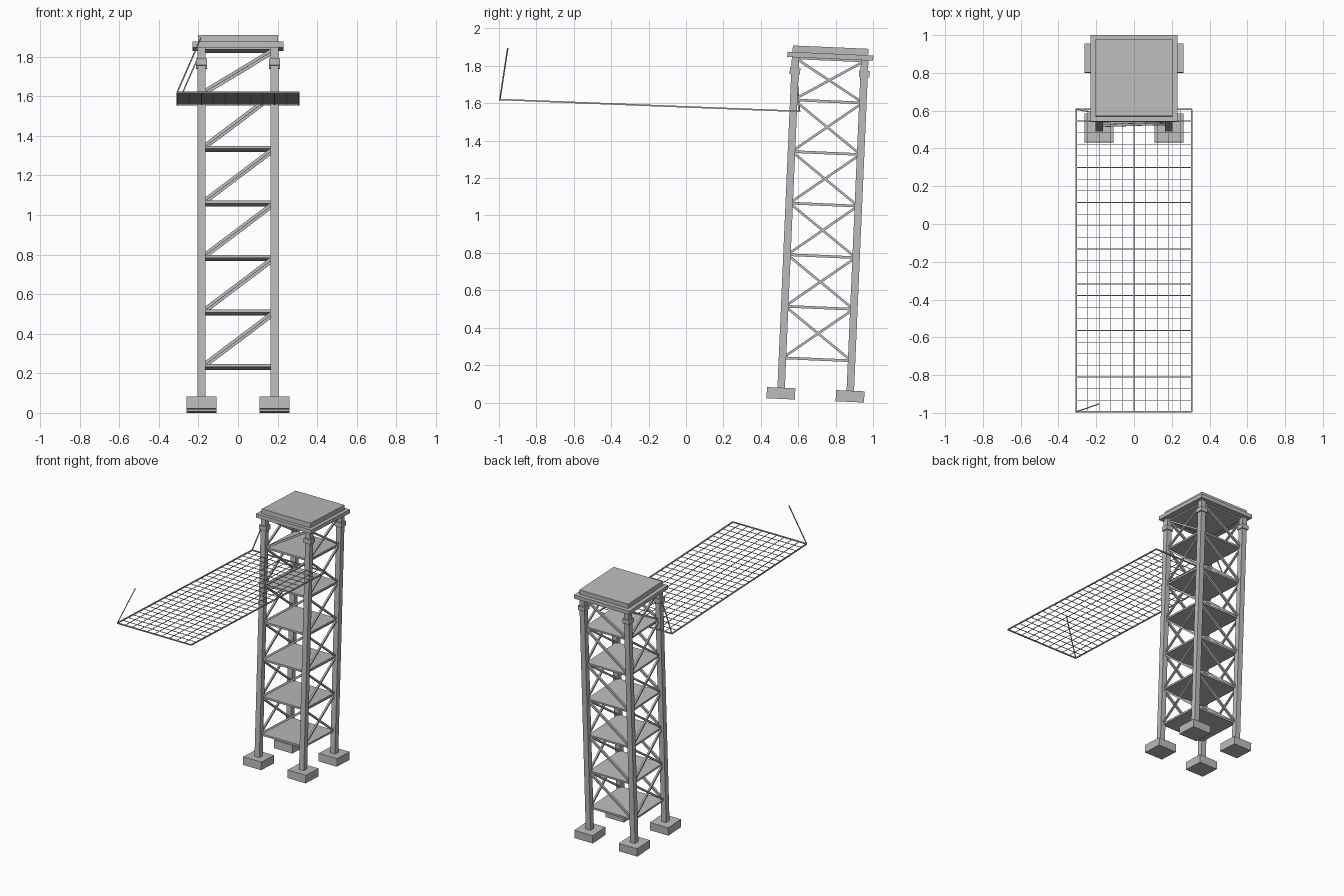
import bpy, bmesh, math
from mathutils import Matrix, Vector

cube = bpy.data.objects.get("Cube")
if cube:
    bpy.data.objects.remove(cube, do_unlink=True)


def make_material(name, colour):
    mat = bpy.data.materials.new(name)
    mat.use_nodes = True
    mat.diffuse_color = colour
    mat.node_tree.nodes["Principled BSDF"].inputs["Base Color"].default_value = colour
    return mat


grey = make_material("plain grey", (0.5, 0.5, 0.5, 1))

# The whole tower leans backwards slightly
LEAN = Matrix.Translation((0, 0.691, 0.0113)) @ Matrix.Rotation(math.radians(-2.5), 4, 'X')
LEVEL = Matrix.Identity(4)


def box(centre, size):
    return Matrix.Translation(centre) @ Matrix.Diagonal((*size, 1))


def bar(start, end, width):
    """Square bar between two points."""
    a, b = Vector(start), Vector(end)
    turn = (b - a).to_track_quat('Z', 'Y').to_matrix().to_4x4()
    return Matrix.Translation((a + b) / 2) @ turn @ Matrix.Diagonal((width, width, (b - a).length, 1))


def build(name, parts, frame=LEAN):
    bm = bmesh.new()
    for part in parts:
        bmesh.ops.create_cube(bm, size=1, matrix=part)
    mesh = bpy.data.meshes.new(name)
    bm.to_mesh(mesh)
    bm.free()
    mesh.materials.append(grey)
    obj = bpy.data.objects.new(name, mesh)
    obj.matrix_world = frame
    bpy.context.collection.objects.link(obj)


LEG = 0.185
corners = [(x, y) for x in (-LEG, LEG) for y in (-LEG, LEG)]
levels = [0.22 + 0.276 * i for i in range(6)] + [1.825]

# Footings, legs and collars
build("footings", [box((x, y, 0.03), (0.152, 0.152, 0.06)) for x, y in corners])
build("legs", [box((x, y, 0.945), (0.04, 0.04, 1.77)) for x, y in corners])
build("collars", [box((x, y, 1.755), (0.056, 0.056, 0.034)) for x, y in corners])

# Floor plates
build("floors", [box((0, 0, z), (0.36, 0.36, 0.014)) for z in levels])

# Diagonal braces: single on front and back, crossed on the sides
braces = []
for low, high in zip(levels, levels[1:]):
    low, high = low + 0.01, high - 0.01
    for side in (-0.18, 0.18):
        braces.append(bar((-0.17, side, low), (0.17, side, high), 0.015))
        for d in (-0.17, 0.17):
            braces.append(bar((side, -d, low), (side, d, high), 0.013))
build("braces", braces)

# Stepped roof
build("roof_lower_slab", [box((0, 0, 1.842), (0.46, 0.46, 0.028))])
build("roof_upper_slab", [box((0, 0, 1.873), (0.405, 0.405, 0.035))])

# Long sloping net with its frame
HALF, FRONT, BACK = 0.307, -0.995, 0.607


def on_net(x, y):
    return (x, y, 1.62 - 0.0395 * (y - FRONT))


rows, columns = 26, 10
xs = [-HALF + 2 * HALF * i / columns for i in range(columns + 1)]
ys = [FRONT + (BACK - FRONT) * i / rows for i in range(rows + 1)]
wires = [bar(on_net(x, FRONT), on_net(x, BACK), 0.0035) for x in xs[1:-1]]
wires += [bar(on_net(-HALF, y), on_net(HALF, y), 0.0035) for y in ys[1:-1]]
build("net_wires", wires, LEVEL)

rim = [bar(on_net(x, FRONT), on_net(x, BACK), 0.008) for x in (-HALF, HALF)]
rim += [bar(on_net(-HALF, y), on_net(HALF, y), 0.008) for y in (FRONT, BACK)]
build("net_frame", rim, LEVEL)

# Stay rods on the right edge of the net
build("stay_rods", [
    bar(on_net(-HALF, FRONT), (-0.187, -0.953, 1.895), 0.006),
    bar(on_net(-HALF, BACK), (-0.187, 0.585, 1.83), 0.006),
], LEVEL)
